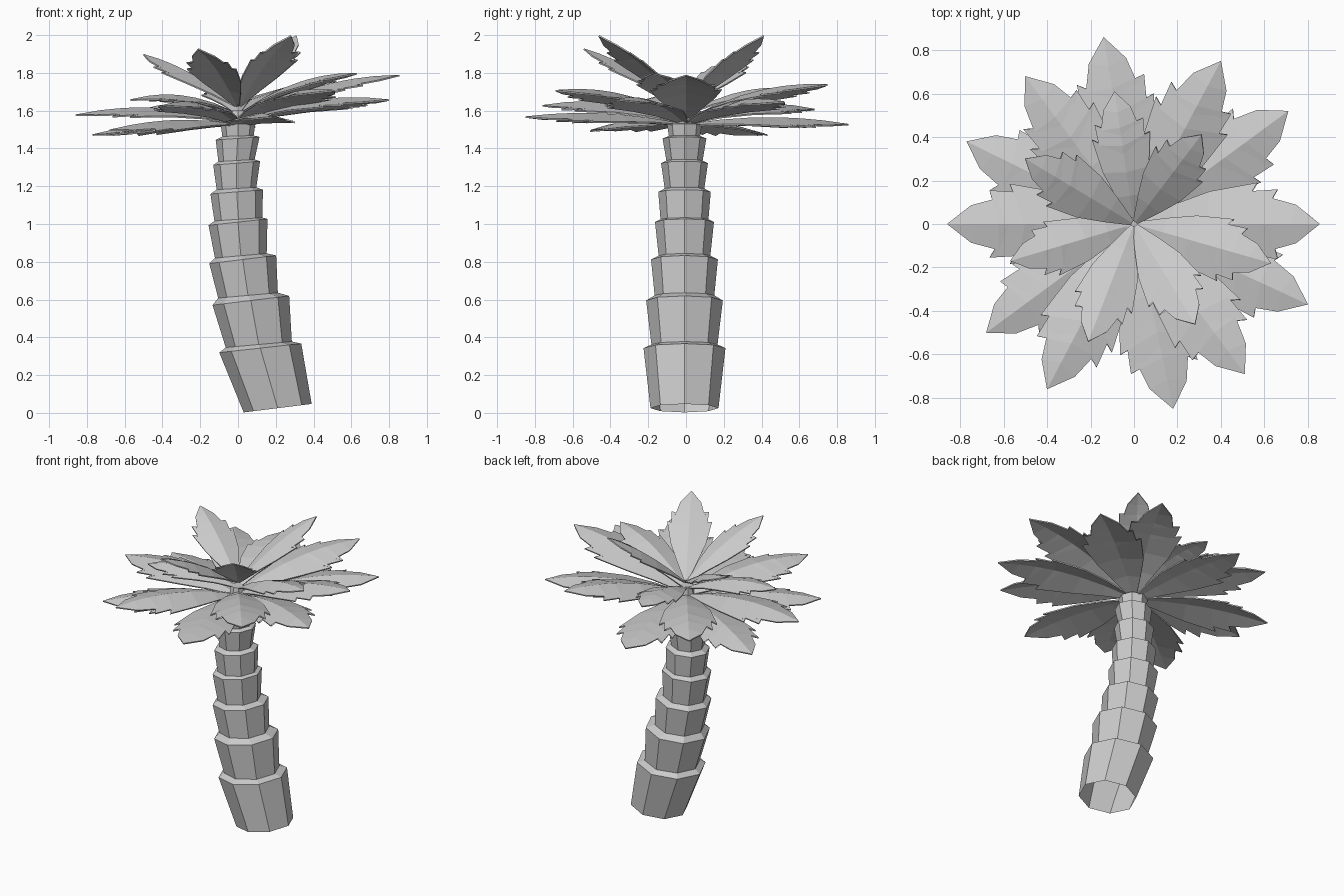
import bpy, math
from mathutils import Vector


def make_object(name, verts, faces):
    mesh = bpy.data.meshes.new(name)
    mesh.from_pydata(verts, [], faces)
    mesh.update()
    obj = bpy.data.objects.new(name, mesh)
    bpy.context.collection.objects.link(obj)
    return obj


# Trunk: eight-sided tilted rings, each segment flaring up to a stepped rim
# (centre x, centre z, radius, tilt)
RINGS = [
    (0.21, 0.025, 0.18, 0.125), (0.118, 0.343, 0.217, 0.11),
    (0.11, 0.362, 0.175, 0.09), (0.068, 0.595, 0.203, 0.12),
    (0.053, 0.622, 0.158, 0.09), (0.025, 0.812, 0.177, 0.12),
    (0.015, 0.832, 0.137, 0.09), (0.0, 1.01, 0.156, 0.11),
    (0.002, 1.025, 0.127, 0.07), (-0.007, 1.17, 0.139, 0.08),
    (-0.008, 1.188, 0.105, 0.06), (-0.007, 1.322, 0.124, 0.08),
    (-0.008, 1.336, 0.096, 0.06), (-0.002, 1.453, 0.116, 0.07),
    (0.0, 1.466, 0.083, 0.03), (0.0, 1.53, 0.092, 0.0),
    (0.0, 1.535, 0.05, 0.0), (0.0, 1.60, 0.04, 0.0),
]
N = 8
verts, faces = [], []
for cx, cz, r, tilt in RINGS:
    for k in range(N):
        a = 2 * math.pi * k / N
        x = r * math.cos(a)
        verts.append((cx + x, r * math.sin(a) - 0.008, cz + tilt * x))
for i in range(len(RINGS) - 1):
    for k in range(N):
        n = (k + 1) % N
        faces.append((i * N + k, i * N + n, (i + 1) * N + n, (i + 1) * N + k))
faces.append(tuple((len(RINGS) - 1) * N + k for k in range(N)))
make_object("trunk", verts, faces)

# Leaf outline: (midrib position, edge position, half width), as parts of length
LEAF = [
    (0.0, 0.0, 0.02), (0.2, 0.2, 0.10), (0.38, 0.40, 0.17),
    (0.52, 0.66, 0.215), (0.58, 0.61, 0.17), (0.66, 0.77, 0.18),
    (0.72, 0.72, 0.14), (0.84, 0.87, 0.10),
]


def leaf(name, tip, base_z, arch):
    tip = Vector(tip)
    flat = Vector((tip.x, tip.y, 0))
    out = flat.normalized()
    side = Vector((-out.y, out.x, 0))
    length = math.hypot(flat.length, tip.z - base_z)
    start = out * 0.01 + Vector((0, 0, base_z))

    def point(t, w):
        p = start.lerp(tip, t) + side * w * length
        p.z += arch * 4 * t * (1 - t) - 0.25 * abs(w) * length
        return p

    vs, fs = [], []
    for m, e, w in LEAF:
        vs += [point(e, w), point(m, 0), point(e, -w)]
    for i in range(len(LEAF) - 1):
        a, b = 3 * i, 3 * i + 3
        fs += [(a, a + 1, b + 1, b), (a + 1, a + 2, b + 2, b + 1)]
    end = len(vs)
    vs.append(tip)
    fs += [(end - 3, end - 2, end), (end - 2, end - 1, end)]
    obj = make_object(name, vs, fs)
    solid = obj.modifiers.new("thickness", "SOLIDIFY")
    solid.thickness = 0.008


# Crown: tiers of leaves as (tips, base height, arch)
TIERS = {
    "low_leaf": ([(-0.14, 0.86, 1.53), (-0.77, 0.38, 1.475),
                  (0.18, -0.85, 1.57), (-0.68, -0.50, 1.50)], 1.53, 0.035),
    "outer_leaf": ([(-0.86, 0.0, 1.58), (-0.40, -0.76, 1.63),
                    (0.80, -0.37, 1.66), (-0.50, 0.68, 1.61),
                    (0.71, 0.52, 1.65)], 1.54, 0.055),
    "middle_leaf": ([(0.855, 0.0, 1.79), (0.40, 0.75, 1.74),
                     (0.51, -0.69, 1.71)], 1.56, 0.055),
    "inner_leaf": ([(0.63, -0.18, 1.80), (-0.09, 0.61, 1.71),
                    (-0.57, -0.17, 1.66)], 1.59, 0.055),
    "top_leaf": ([(0.28, -0.46, 2.0), (0.31, 0.41, 2.0),
                  (-0.50, 0.30, 1.90), (-0.21, -0.54, 1.93)], 1.63, 0.035),
}
for name, (tips, base_z, arch) in TIERS.items():
    for i, tip in enumerate(tips):
        leaf(f"{name}_{i + 1}", tip, base_z, arch)
